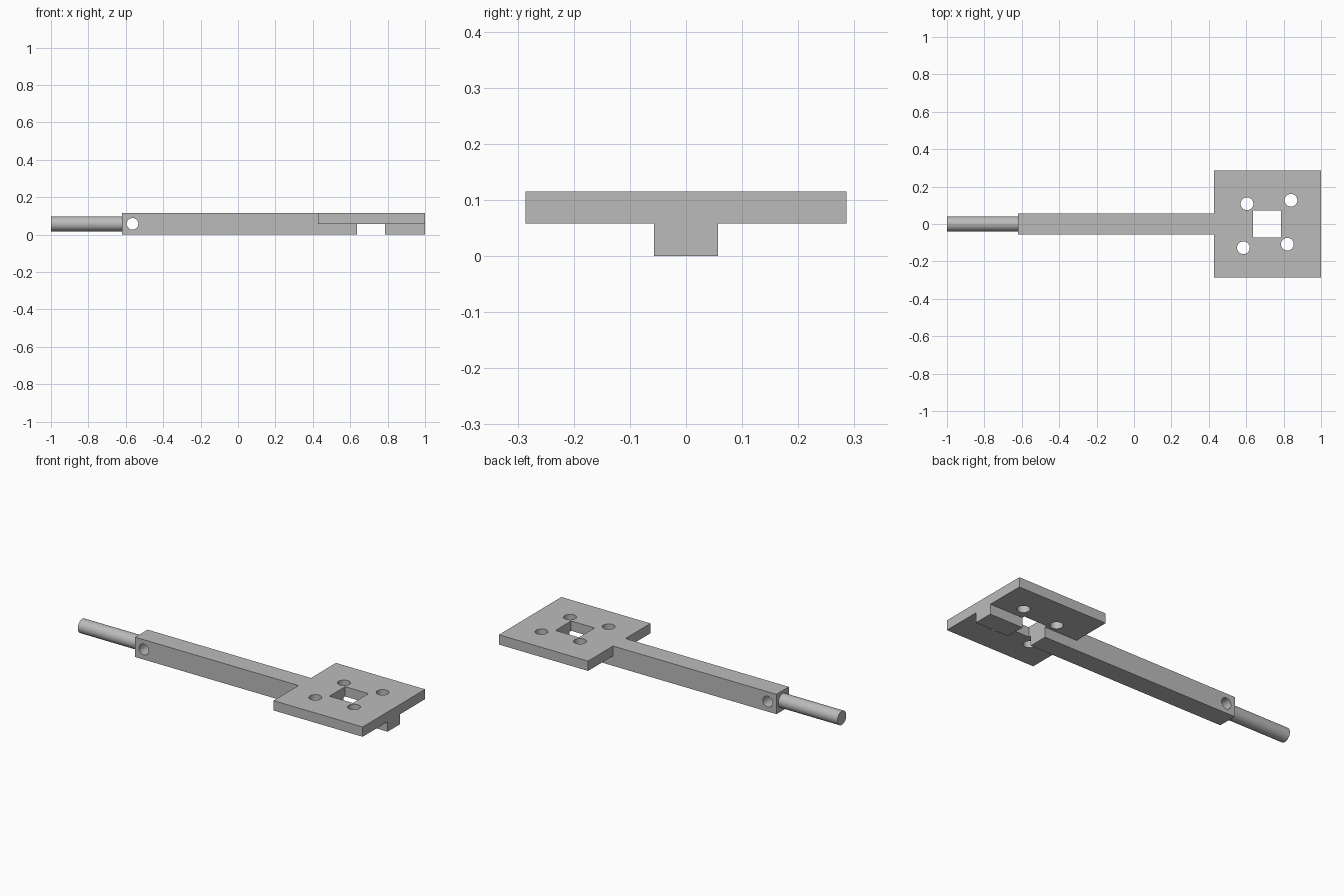
import bpy
import math

if "Cube" in bpy.data.objects:
    bpy.data.objects.remove(bpy.data.objects["Cube"], do_unlink=True)

grey = bpy.data.materials.new("plain_grey")
grey.use_nodes = True
grey.diffuse_color = (0.5, 0.5, 0.5, 1)
grey.node_tree.nodes["Principled BSDF"].inputs["Base Color"].default_value = (0.5, 0.5, 0.5, 1)


def finish(name):
    obj = bpy.context.object
    obj.name = name
    obj.data.materials.append(grey)
    return obj


def box(name, low, high):
    centre = [(a + b) / 2 for a, b in zip(low, high)]
    bpy.ops.mesh.primitive_cube_add(size=1, location=centre)
    bpy.context.object.scale = [b - a for a, b in zip(low, high)]
    bpy.ops.object.transform_apply(location=True, rotation=True, scale=True)
    return finish(name)


def rod(name, centre, radius, length, rotation=(0, 0, 0)):
    bpy.ops.mesh.primitive_cylinder_add(vertices=48, radius=radius, depth=length,
                                        location=centre, rotation=rotation)
    bpy.ops.object.transform_apply(location=True, rotation=True, scale=True)
    return finish(name)


def combine(target, other, operation):
    mod = target.modifiers.new(operation.lower(), 'BOOLEAN')
    mod.operation = operation
    mod.solver = 'EXACT'
    mod.object = other
    bpy.context.view_layer.objects.active = target
    bpy.ops.object.modifier_apply(modifier=mod.name)
    bpy.data.objects.remove(other, do_unlink=True)


HALF, TOP, MID = 0.057, 0.115, 0.058   # bar half width, top and mid height
HOLE_X = 0.712                         # centre of the square opening

# Long bar joined with the wide mounting plate
paddle = box("mounting_paddle", (-0.62, -HALF, 0), (1, HALF, TOP))
plate = box("plate", (0.428, -0.286, MID), (1, 0.286, TOP))
combine(paddle, plate, 'UNION')

# Square opening, which also splits the rib under the plate
combine(paddle, box("cutter", (HOLE_X - 0.075, -0.072, -0.1),
                    (HOLE_X + 0.075, 0.072, 0.2)), 'DIFFERENCE')

# Four screw holes: one diagonal is wider than the other
for side in (-1, 1):
    for offset, flip in ((0.127, 1), (0.108, -1)):
        hole = rod("cutter", (HOLE_X + side * offset, side * flip * offset, MID), 0.034, 0.4)
        combine(paddle, hole, 'DIFFERENCE')

# Cross hole through the narrow end of the bar
combine(paddle, rod("cutter", (-0.564, 0, MID), 0.031, 0.4, (math.pi / 2, 0, 0)), 'DIFFERENCE')

# Round end pin
pin = rod("end_pin", (-0.81, 0, MID), 0.04, 0.38, (0, math.pi / 2, 0))

for obj in (paddle, pin):
    bpy.ops.object.select_all(action='DESELECT')
    obj.select_set(True)
    bpy.context.view_layer.objects.active = obj
    bpy.ops.object.shade_smooth_by_angle(angle=math.radians(30))
